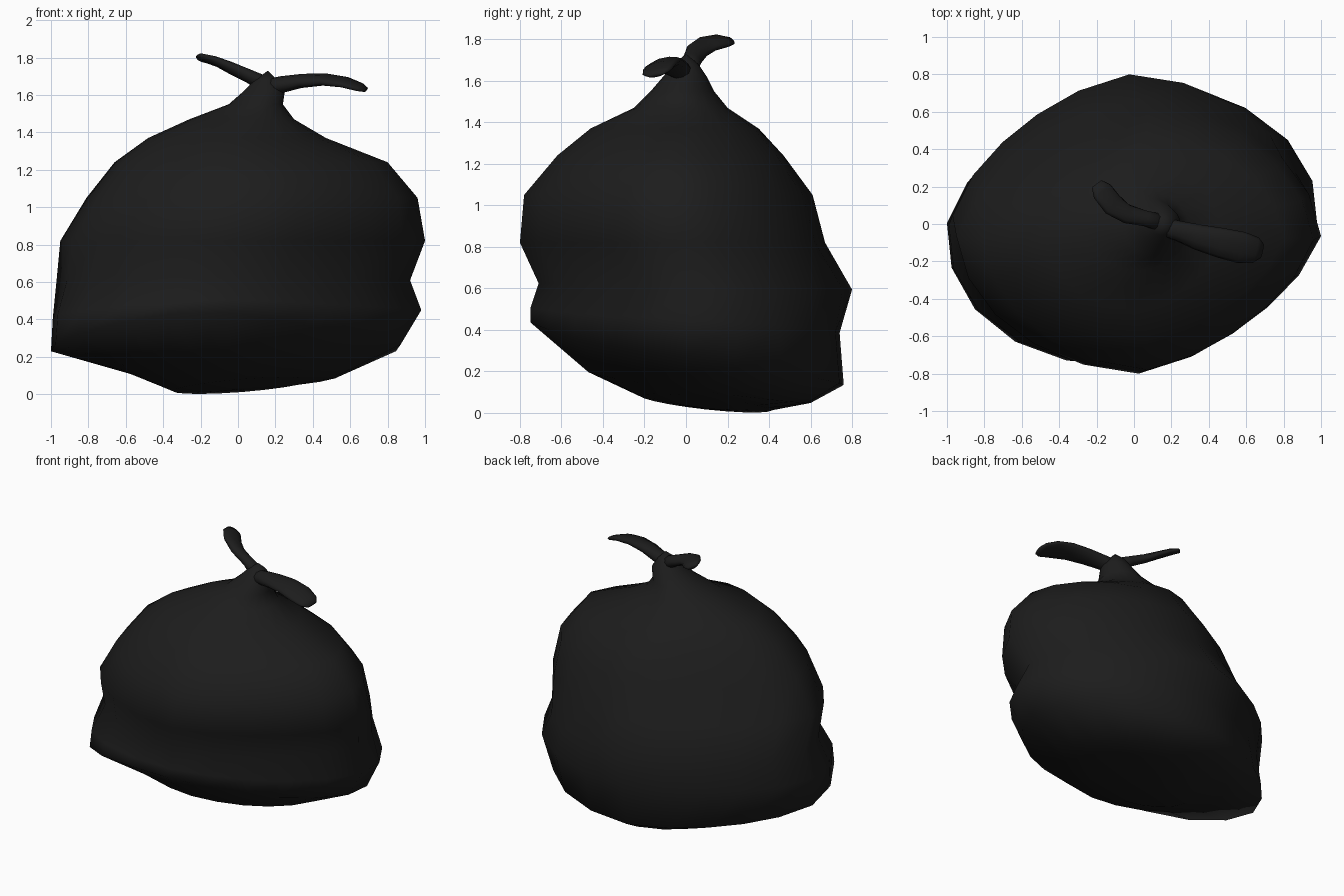
import bpy, bmesh, math
from mathutils import Vector

mat = bpy.data.materials.new("black plastic")
mat.diffuse_color = (0.012, 0.012, 0.012, 1)


def skin(name, rings, start, end):
    """Join rings of points into a closed smooth surface with pointed caps."""
    bm = bmesh.new()
    vr = [[bm.verts.new(p) for p in r] for r in rings]
    n = len(vr[0])
    for a, b in zip(vr, vr[1:]):
        for i in range(n):
            j = (i + 1) % n
            bm.faces.new((a[i], a[j], b[j], b[i]))
    for ring, tip in ((vr[0], start), (vr[-1], end)):
        t = bm.verts.new(tip)
        for i in range(n):
            bm.faces.new((ring[i], ring[(i + 1) % n], t))
    bmesh.ops.recalc_face_normals(bm, faces=bm.faces)
    for f in bm.faces:
        f.smooth = True
    me = bpy.data.meshes.new(name)
    bm.to_mesh(me)
    bm.free()
    me.materials.append(mat)
    ob = bpy.data.objects.new(name, me)
    bpy.context.collection.objects.link(ob)
    return ob


# Bag body: (height, tilt x, tilt y, front lift, x min, x max, y min, y max, corner cut, skew)
body = [
    (0.055, 0.08, -0.11, 0.00, -0.35, 0.40, -0.22, 0.41, 0.02, 0.00),
    (0.125, -0.02, -0.13, 0.01, -0.62, 0.54, -0.47, 0.60, 0.02, 0.04),
    (0.25, 0.02, -0.15, 0.08, -1.00, 0.87, -0.75, 0.76, 0.04, 0.08),
    (0.43, 0.02, -0.06, 0.03, -0.99, 0.98, -0.75, 0.74, 0.04, 0.08),
    (0.61, 0.00, -0.02, 0.00, -0.97, 0.92, -0.71, 0.80, 0.07, 0.05),
    (0.82, 0.00, 0.00, 0.00, -0.95, 1.00, -0.80, 0.67, 0.08, 0.05),
    (1.05, 0.00, 0.00, 0.00, -0.81, 0.96, -0.78, 0.61, 0.08, 0.045),
    (1.24, 0.00, 0.00, 0.00, -0.66, 0.80, -0.62, 0.47, 0.07, 0.04),
    (1.37, 0.00, 0.00, 0.00, -0.48, 0.47, -0.46, 0.35, 0.05, 0.03),
    (1.47, 0.00, 0.00, 0.00, -0.26, 0.30, -0.25, 0.20, 0.02, 0.00),
    (1.55, 0.00, 0.00, 0.00, -0.05, 0.24, -0.17, 0.135, 0.00, 0.00),
    (1.62, 0.00, 0.00, 0.00, 0.03, 0.25, -0.11, 0.10, 0.00, 0.00),
    (1.68, 0.00, 0.00, 0.00, 0.09, 0.21, -0.06, 0.06, 0.00, 0.00),
]
N = 20
rings = []
for z, tx, ty, lift, x0, x1, y0, y1, cut, skew in body:
    ring = []
    for i in range(N):
        a = 2 * math.pi * i / N
        s = math.sin(2 * a)
        k = 1 - cut * abs(s) + skew * s      # flattened, skewed outline
        x = (x0 + x1) / 2 + (x1 - x0) / 2 * k * math.cos(a)
        y = (y0 + y1) / 2 + (y1 - y0) / 2 * k * math.sin(a)
        h = z + tx * x + ty * y + lift * max(0, math.cos(a + 1.75)) ** 4
        ring.append((x, y, max(0, h)))
    rings.append(ring)
skin("bag_body", rings, (-0.05, 0.1, 0.02), (0.16, 0, 1.73))


def ear(name, roll, path):
    """Flat tied end swept along (x, y, z, half width, half thickness)."""
    pts = [Vector(p[:3]) for p in path]
    out = []
    for i, p in enumerate(path):
        d = (pts[min(i + 1, len(pts) - 1)] - pts[max(i - 1, 0)]).normalized()
        flat = d.cross(Vector((0, 0, 1))).normalized()
        top = flat.cross(d)
        c, s = math.cos(roll), math.sin(roll)
        side, up = flat * c - top * s, flat * s + top * c
        out.append([pts[i] + side * p[3] * math.cos(t) + up * p[4] * math.sin(t)
                    for t in (2 * math.pi * k / 10 for k in range(10))])
    skin(name, out, pts[0], pts[-1])


# Tied ends of the knot
ear("left_tie", 0.4, [
    (0.17, 0.00, 1.64, 0.05, 0.05), (0.06, 0.03, 1.70, 0.045, 0.035),
    (-0.04, 0.055, 1.745, 0.055, 0.03), (-0.115, 0.105, 1.778, 0.065, 0.024),
    (-0.17, 0.175, 1.793, 0.062, 0.02), (-0.20, 0.215, 1.793, 0.035, 0.014)])
ear("right_tie", 0.2, [
    (0.13, -0.01, 1.63, 0.05, 0.05), (0.23, -0.035, 1.655, 0.055, 0.045),
    (0.34, -0.07, 1.675, 0.07, 0.036), (0.46, -0.10, 1.683, 0.082, 0.03),
    (0.57, -0.125, 1.668, 0.087, 0.024), (0.65, -0.14, 1.642, 0.072, 0.018),
    (0.685, -0.145, 1.627, 0.04, 0.01)])
